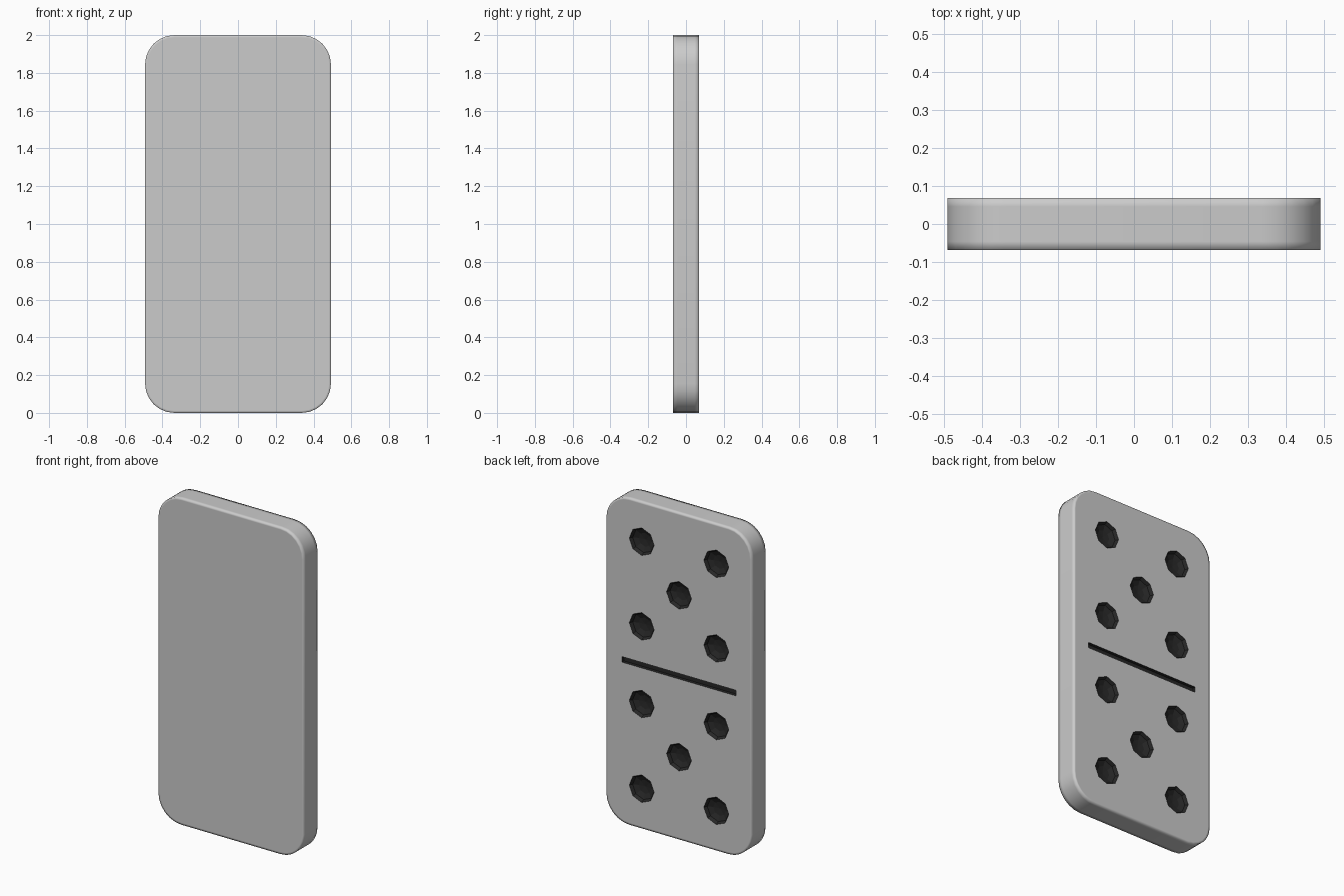
import bpy, bmesh, math
from mathutils import Matrix

if "Cube" in bpy.data.objects:
    bpy.data.objects.remove(bpy.data.objects["Cube"])

W, H, T, R = 0.492, 1.0, 0.068, 0.155   # half width, half height, half thickness, corner radius


def new_object(name, bm, color=None):
    bmesh.ops.recalc_face_normals(bm, faces=bm.faces)
    mesh = bpy.data.meshes.new(name)
    bm.to_mesh(mesh)
    bm.free()
    obj = bpy.data.objects.new(name, mesh)
    bpy.context.collection.objects.link(obj)
    if color:
        mat = bpy.data.materials.new(name + "_colour")
        mat.diffuse_color = color
        mat.use_nodes = True
        mat.node_tree.nodes["Principled BSDF"].inputs["Base Color"].default_value = mat.diffuse_color
        mesh.materials.append(mat)
    return obj


def outline(inset, steps=6):
    """Rounded rectangle in the x-z plane."""
    pts = []
    for quarter, (sx, sz) in enumerate([(1, 1), (-1, 1), (-1, -1), (1, -1)]):
        for i in range(steps + 1):
            a = math.pi / 2 * (quarter + i / steps)
            r = R - inset
            pts.append((sx * (W - R) + r * math.cos(a), H + sz * (H - R) + r * math.sin(a)))
    return pts


# Tile body: rounded slab with narrow support loops for a soft-shaded rim
bm = bmesh.new()
rings = []
for inset, y in [(0.012, -T), (0, -T), (0, -T + 0.022), (0, T - 0.022), (0, T), (0.012, T)]:
    rings.append([bm.verts.new((x, y, z)) for x, z in outline(inset)])
for a, b in zip(rings, rings[1:]):
    for i in range(len(a)):
        j = (i + 1) % len(a)
        bm.faces.new((a[i], a[j], b[j], b[i]))
bm.faces.new(rings[0])
bm.faces.new(rings[-1])
for f in bm.faces:
    f.smooth = True
tile = new_object("tile", bm, (0.8, 0.8, 0.8, 1))

# Recess cutters: two groups of five eight-sided pips and the dividing groove
bm = bmesh.new()
for half in (-1, 1):
    for x, z in [(-0.253, 0.238), (0.253, 0.238), (0, 0.496), (-0.253, 0.757), (0.253, 0.757)]:
        m = (Matrix.Translation((x, T + 0.001, H + half * z))
             @ Matrix.Diagonal((1, 0.45, 1, 1)) @ Matrix.Rotation(math.pi / 2, 4, 'X'))
        bmesh.ops.create_uvsphere(bm, u_segments=8, v_segments=6, radius=0.085, matrix=m)
bmesh.ops.create_cube(bm, size=1, matrix=Matrix.Translation((0, T, H))
                      @ Matrix.Diagonal((0.774, 0.04, 0.034, 1)))
cutter = new_object("recess_cutter", bm, (0.02, 0.02, 0.02, 1))
cutter.hide_render = True

# Cut the recesses into the back, keeping their dark colour
mod = tile.modifiers.new("recesses", 'BOOLEAN')
mod.operation = 'DIFFERENCE'
mod.solver = 'EXACT'
mod.material_mode = 'TRANSFER'
mod.object = cutter
bpy.context.view_layer.objects.active = tile
bpy.ops.object.modifier_apply(modifier=mod.name)
bpy.data.objects.remove(cutter)
